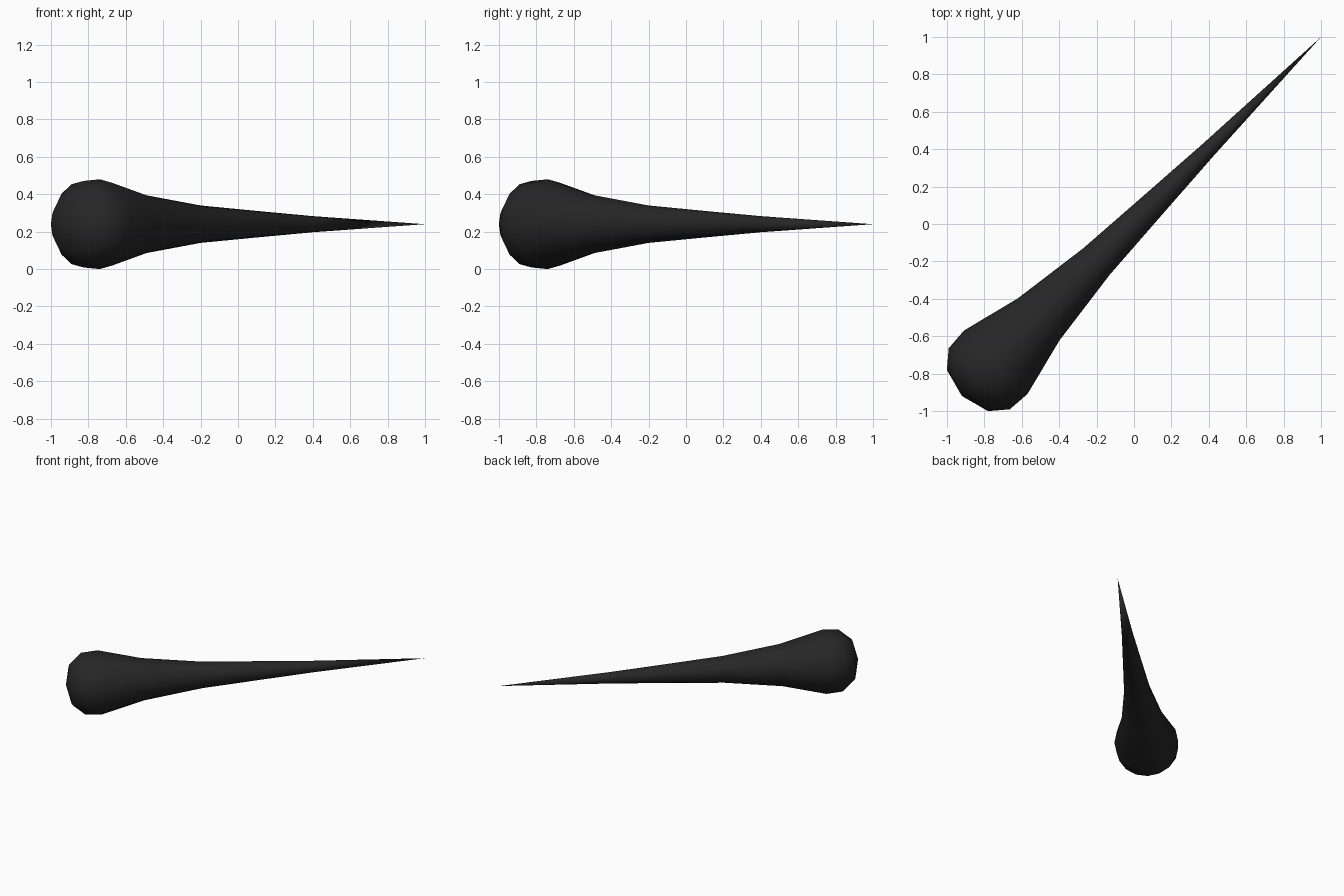
import bpy, bmesh, math
from mathutils import Vector, Matrix

if "Cube" in bpy.data.objects:
    bpy.data.objects.remove(bpy.data.objects["Cube"])

SIDES = 16
# Profile: (distance along the diagonal axis, radius)
profile = [(-1.259, 0.156), (-1.17, 0.231), (-1.046, 0.24), (-0.72, 0.158),
           (-0.283, 0.1), (0.141, 0.071), (0.566, 0.043)]
BUTT, TIP = -1.301, 1.412

bm = bmesh.new()
# Rings around the x axis
rings = [[bm.verts.new((s, r * math.cos(2 * math.pi * i / SIDES),
                        r * math.sin(2 * math.pi * i / SIDES)))
          for i in range(SIDES)] for s, r in profile]
butt = bm.verts.new((BUTT, 0, 0))
tip = bm.verts.new((TIP, 0, 0))

# Skin between rings, closed with fans at both ends
for i in range(SIDES):
    j = (i + 1) % SIDES
    for a, b in zip(rings, rings[1:]):
        bm.faces.new((a[i], a[j], b[j], b[i]))
    bm.faces.new((butt, rings[0][j], rings[0][i]))
    bm.faces.new((tip, rings[-1][i], rings[-1][j]))
bmesh.ops.recalc_face_normals(bm, faces=bm.faces)

# Lay along the diagonal, resting on the ground
bm.transform(Matrix.Translation((0, 0, 0.24)) @ Matrix.Rotation(math.pi / 4, 4, 'Z'))
for f in bm.faces:
    f.smooth = True

mesh = bpy.data.meshes.new("tapered_club")
bm.to_mesh(mesh)
bm.free()
club = bpy.data.objects.new("tapered_club", mesh)
bpy.context.collection.objects.link(club)

# Dark finish
mat = bpy.data.materials.new("dark_finish")
mat.diffuse_color = (0.02, 0.02, 0.02, 1)
mat.use_nodes = True
mat.node_tree.nodes["Principled BSDF"].inputs["Base Color"].default_value = mat.diffuse_color
mesh.materials.append(mat)
